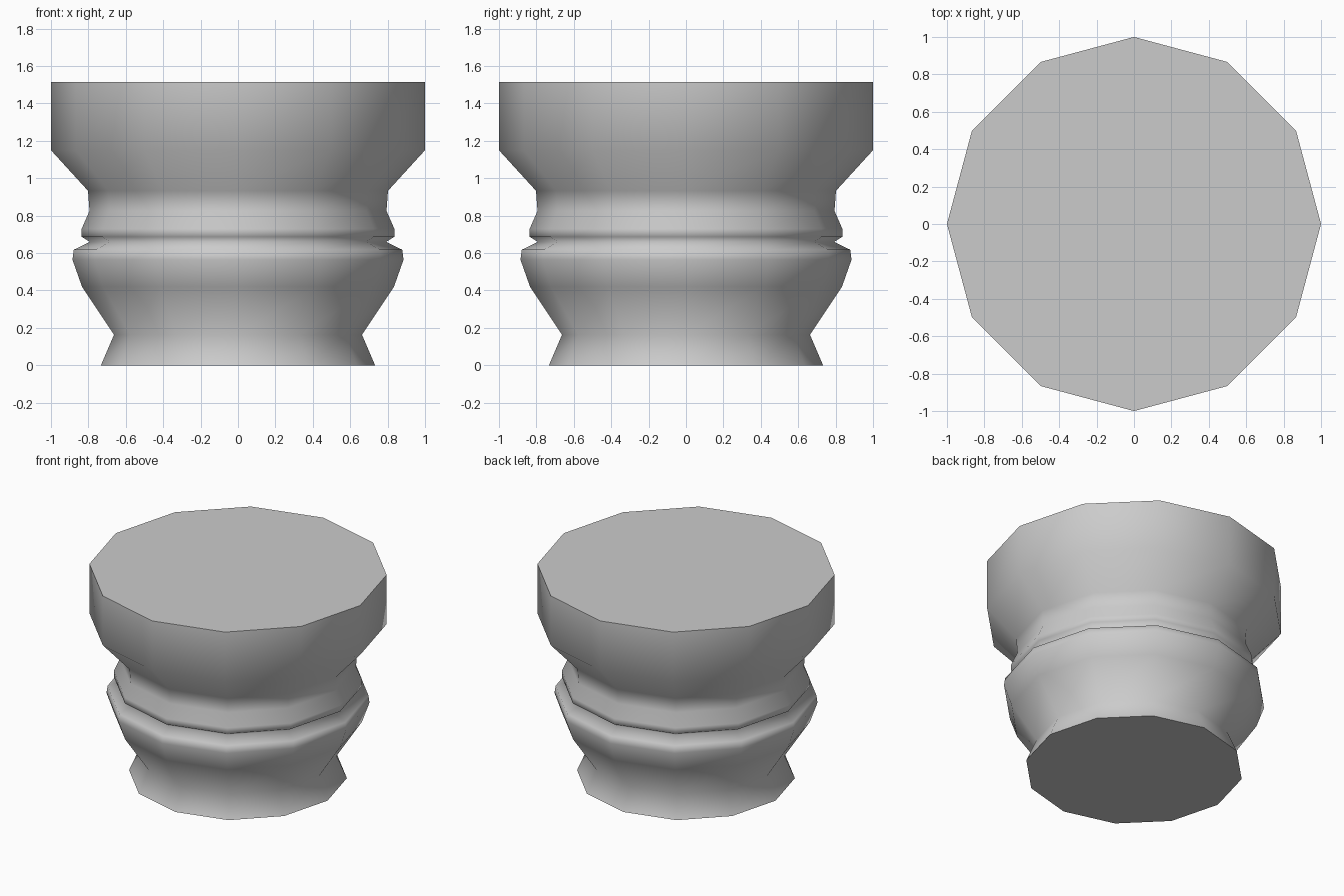
import bpy, bmesh
from math import cos, sin, pi

if "Cube" in bpy.data.objects:
    bpy.data.objects.remove(bpy.data.objects["Cube"])

SIDES = 12
# (radius, height) profile from the base to the top rim
PROFILE = [(0.733, 0.0), (0.663, 0.163), (0.834, 0.42), (0.885, 0.565),
           (0.878, 0.618), (0.792, 0.66), (0.836, 0.687), (0.836, 0.73),
           (0.794, 0.825), (0.802, 0.933), (1.0, 1.15), (1.0, 1.515)]

# Turned pedestal body: one ring per profile point, bridged with quads
bm = bmesh.new()
rings = [[bm.verts.new((r * cos(2 * pi * i / SIDES), r * sin(2 * pi * i / SIDES), z))
          for i in range(SIDES)] for r, z in PROFILE]
for low, high in zip(rings, rings[1:]):
    for i in range(SIDES):
        j = (i + 1) % SIDES
        bm.faces.new((low[i], low[j], high[j], high[i])).smooth = True

# Flat end caps with crisp rims
for cap in (list(reversed(rings[0])), rings[-1]):
    face = bm.faces.new(cap)
    face.smooth = False
    for e in face.edges:
        e.smooth = False

mesh = bpy.data.meshes.new("pedestal")
bm.to_mesh(mesh)
bm.free()
bpy.context.collection.objects.link(bpy.data.objects.new("pedestal", mesh))
